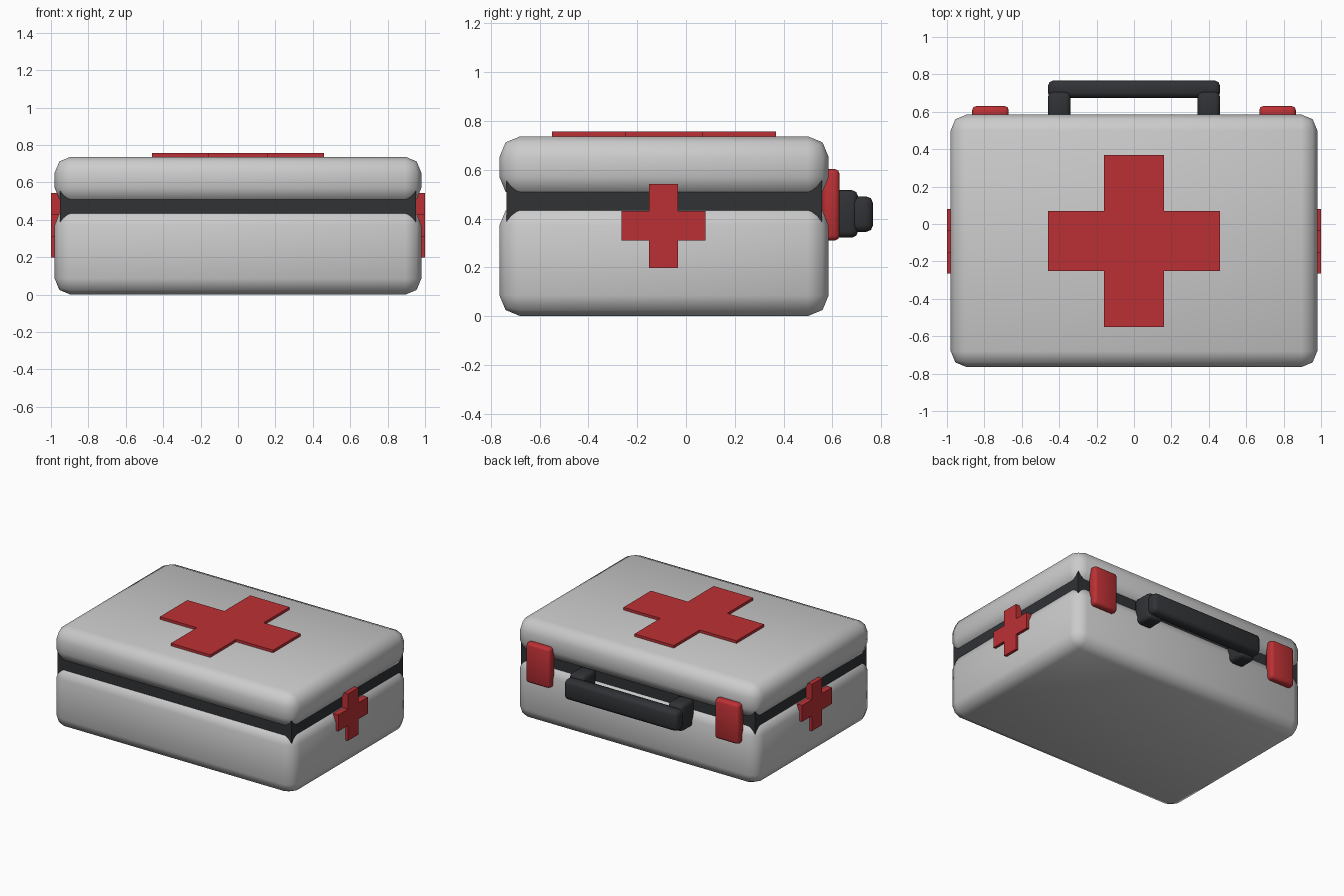
import bpy, bmesh, math
from mathutils import Matrix, Vector

if "Cube" in bpy.data.objects:
    bpy.data.objects.remove(bpy.data.objects["Cube"])


def material(name, rgb):
    m = bpy.data.materials.new(name)
    m.diffuse_color = (*rgb, 1)
    m.use_nodes = True
    m.node_tree.nodes["Principled BSDF"].inputs["Base Color"].default_value = m.diffuse_color
    return m


RED = material("red", (0.5, 0.03, 0.035))
DARK = material("dark", (0.03, 0.032, 0.036))


def finish(bm, name, mat, smooth):
    bmesh.ops.recalc_face_normals(bm, faces=bm.faces)
    me = bpy.data.meshes.new(name)
    bm.to_mesh(me)
    bm.free()
    ob = bpy.data.objects.new(name, me)
    bpy.context.collection.objects.link(ob)
    if mat:
        me.materials.append(mat)
    if smooth:
        bpy.ops.object.select_all(action='DESELECT')
        ob.select_set(True)
        bpy.context.view_layer.objects.active = ob
        bpy.ops.object.shade_smooth_by_angle(angle=math.radians(50))
    return ob


def box(name, x, y, z, bevel=0, mat=None, segments=2):
    """Rounded box from (min, max) ranges."""
    lo, hi = Vector((x[0], y[0], z[0])), Vector((x[1], y[1], z[1]))
    bm = bmesh.new()
    bmesh.ops.create_cube(bm, size=1, matrix=Matrix.Translation((lo + hi) / 2)
                          @ Matrix.Diagonal((*(hi - lo), 1)))
    if bevel:
        bmesh.ops.bevel(bm, geom=bm.edges[:], offset=bevel, segments=segments,
                        profile=0.5, affect='EDGES')
    return finish(bm, name, mat, bevel > 0)


def cross(name, reach, half, depth, matrix):
    """Plus-shaped plate, extruded along its local z."""
    bm = bmesh.new()
    corner = [(reach, -half), (reach, half), (half, half)]
    verts = []
    for k in range(4):
        rot = Matrix.Rotation(k * math.pi / 2, 4, 'Z')
        verts += [bm.verts.new(rot @ Vector((a, b, 0))) for a, b in corner]
    face = bm.faces.new(verts)
    ext = bmesh.ops.extrude_face_region(bm, geom=[face])
    top = [v for v in ext['geom'] if isinstance(v, bmesh.types.BMVert)]
    bmesh.ops.translate(bm, verts=top, vec=(0, 0, depth))
    bm.transform(matrix)
    return finish(bm, name, RED, False)


# Case halves and the recessed seal between them
box("case_base", (-0.98, 0.98), (-0.765, 0.585), (0, 0.457), 0.085)
box("case_lid", (-0.98, 0.98), (-0.765, 0.585), (0.485, 0.737), 0.085)
box("seal_band", (-0.952, 0.952), (-0.737, 0.557), (0.38, 0.56), 0, DARK)

# Crosses on the lid and both ends
cross("lid_cross", 0.46, 0.16, 0.03, Matrix.Translation((0, -0.09, 0.726)))
for side, s in (("right", 1), ("left", -1)):
    cross(side + "_cross", 0.172, 0.06, 0.05,
          Matrix.Translation((s * 0.95, -0.092, 0.37))
          @ Matrix.Rotation(s * math.pi / 2, 4, 'Y'))

    # Latches and handle posts
    xs = sorted((s * 0.67, s * 0.865))
    box(side + "_latch", xs, (0.558, 0.63), (0.31, 0.603), 0.02, RED)
    xs = sorted((s * 0.34, s * 0.46))
    box(side + "_handle_post", xs, (0.55, 0.705), (0.322, 0.516), 0.024, DARK)

# Handle grip
box("handle_grip", (-0.46, 0.46), (0.674, 0.767), (0.345, 0.491), 0.028, DARK)
